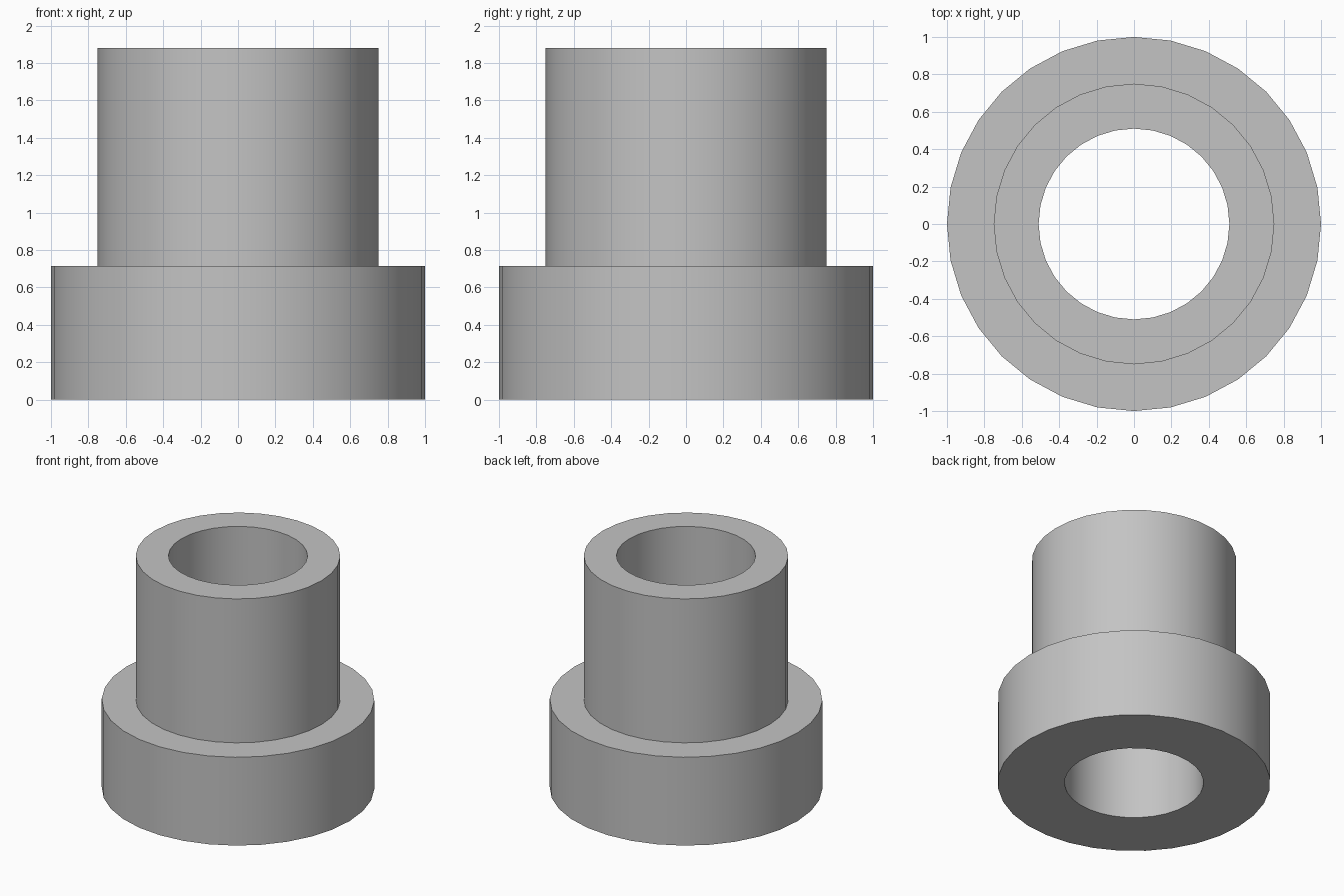
import bpy
import bmesh
from math import pi

cube = bpy.data.objects.get("Cube")
if cube:
    bpy.data.objects.remove(cube, do_unlink=True)

SEGMENTS = 32
BORE, SLEEVE, FLANGE = 0.51, 0.75, 1.0
STEP, TOP = 0.715, 1.88

grey = bpy.data.materials.new("plain grey")
grey.use_nodes = True
colour = (0.55, 0.55, 0.55, 1)
grey.diffuse_color = colour
grey.node_tree.nodes["Principled BSDF"].inputs["Base Color"].default_value = colour

# Closed half-section of the bushing: bore, flange, step, sleeve
profile = [(BORE, 0), (FLANGE, 0), (FLANGE, STEP),
           (SLEEVE, STEP), (SLEEVE, TOP), (BORE, TOP)]

# Revolve the section around z
bm = bmesh.new()
verts = [bm.verts.new((r, 0, z)) for r, z in profile]
edges = [bm.edges.new((v, verts[(i + 1) % len(verts)])) for i, v in enumerate(verts)]
bmesh.ops.spin(bm, geom=verts + edges, cent=(0, 0, 0), axis=(0, 0, 1),
               angle=2 * pi, steps=SEGMENTS, use_merge=True)
bmesh.ops.remove_doubles(bm, verts=bm.verts, dist=0.0001)
bmesh.ops.recalc_face_normals(bm, faces=bm.faces)

mesh = bpy.data.meshes.new("flanged_bushing")
bm.to_mesh(mesh)
bm.free()
mesh.materials.append(grey)
bushing = bpy.data.objects.new("flanged_bushing", mesh)
bpy.context.collection.objects.link(bushing)

# Smooth round walls, crisp rims
bpy.ops.object.select_all(action="DESELECT")
bushing.select_set(True)
bpy.context.view_layer.objects.active = bushing
bpy.ops.object.shade_smooth_by_angle(angle=pi / 6)
